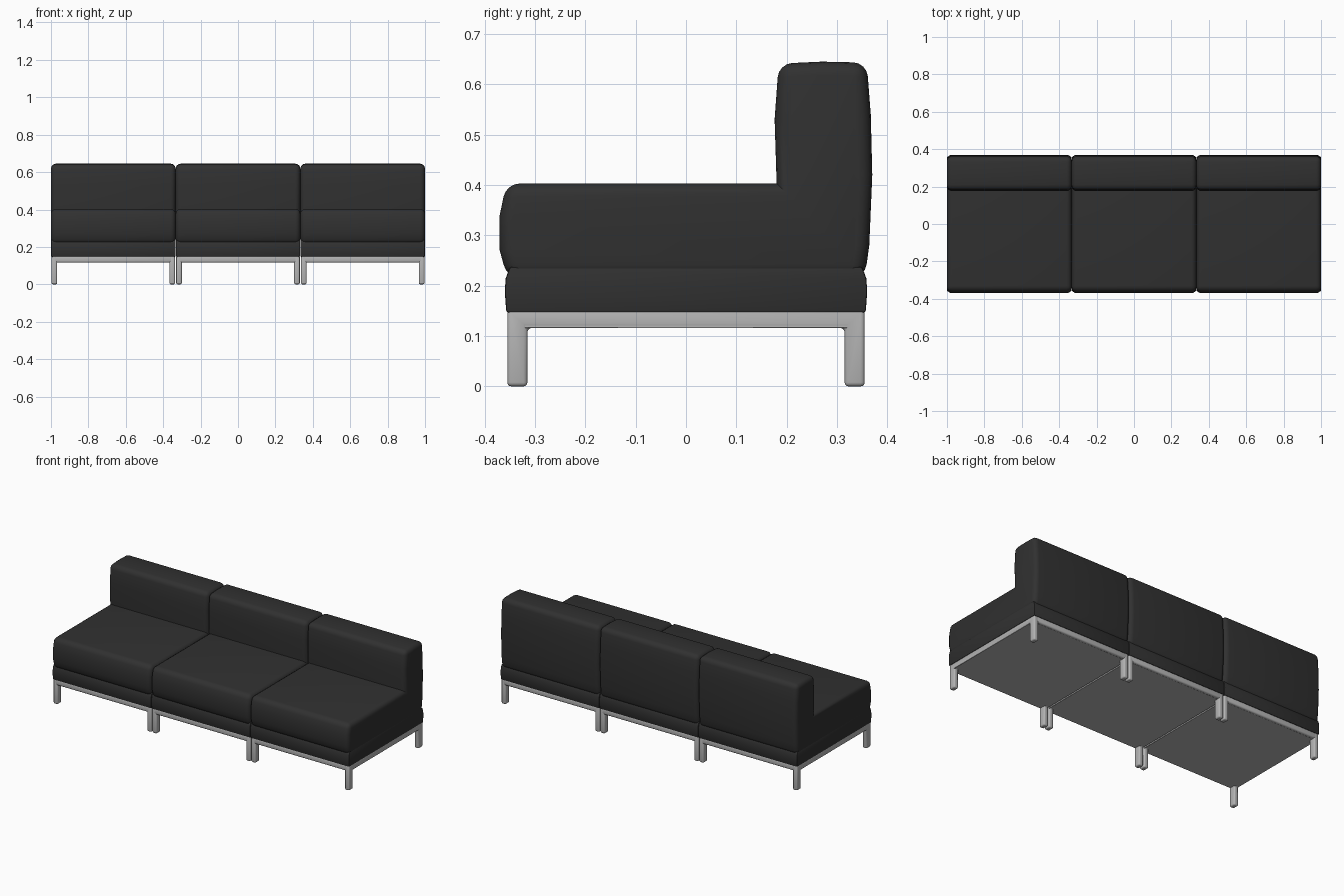
import bpy
import bmesh

if "Cube" in bpy.data.objects:
    bpy.data.objects.remove(bpy.data.objects["Cube"], do_unlink=True)


def material(name, value):
    mat = bpy.data.materials.new(name)
    mat.use_nodes = True
    colour = (value, value, value, 1)
    mat.diffuse_color = colour
    mat.node_tree.nodes["Principled BSDF"].inputs["Base Color"].default_value = colour
    return mat


BLACK = material("black upholstery", 0.03)
METAL = material("brushed metal", 0.46)


def extrude_profile(name, points, x0, x1, mat, bevel, segments=3, concave=False):
    """Extrude a (y, z) outline along x and round its sharp edges."""
    bm = bmesh.new()
    face = bm.faces.new([bm.verts.new((x0, y, z)) for y, z in points])
    result = bmesh.ops.extrude_face_region(bm, geom=[face])
    for v in result["geom"]:
        if isinstance(v, bmesh.types.BMVert):
            v.co.x = x1
    bmesh.ops.recalc_face_normals(bm, faces=bm.faces)
    sharp = [e for e in bm.edges
             if e.calc_face_angle(0) > 0.7 and (concave or e.is_convex)]
    bmesh.ops.bevel(bm, geom=sharp, offset=bevel, segments=segments,
                    profile=0.5, affect='EDGES', clamp_overlap=True)
    mesh = bpy.data.meshes.new(name)
    bm.to_mesh(mesh)
    bm.free()
    obj = bpy.data.objects.new(name, mesh)
    bpy.context.collection.objects.link(obj)
    mesh.materials.append(mat)
    bpy.ops.object.select_all(action='DESELECT')
    obj.select_set(True)
    bpy.context.view_layer.objects.active = obj
    bpy.ops.object.shade_smooth_by_angle(angle=0.7)


def box(y0, y1, z0, z1):
    return [(y0, z0), (y1, z0), (y1, z1), (y0, z1)]


# L-shaped cushion outline with gently bulging front and back
CUSHION = [(-0.355, 0.215), (0.355, 0.215), (0.364, 0.28), (0.37, 0.42),
           (0.367, 0.54), (0.359, 0.643), (0.27, 0.645), (0.184, 0.641),
           (0.176, 0.53), (0.18, 0.403), (-0.357, 0.403), (-0.37, 0.34),
           (-0.37, 0.27)]

# Side frame outline: two legs joined by a rail
SIDE = [(-0.355, 0), (-0.315, 0), (-0.315, 0.116), (0.315, 0.116),
        (0.315, 0), (0.355, 0), (0.355, 0.153), (-0.355, 0.153)]

# Padded base outline, tapering in under the cushion
BASE = [(-0.357, 0.147), (0.357, 0.147), (0.36, 0.19), (0.358, 0.215),
        (0.35, 0.237), (-0.35, 0.237), (-0.358, 0.215), (-0.36, 0.19)]

HALF = 0.3333
for label, cx in (("right", -2 * HALF), ("middle", 0), ("left", 2 * HALF)):
    left, right = cx + HALF, cx - HALF

    # Upholstery
    extrude_profile(label + "_cushion", CUSHION, right, left, BLACK, 0.027, 4)
    extrude_profile(label + "_seat_base", BASE, right + 0.001, left - 0.001,
                    BLACK, 0.004, 2)

    # Metal frame
    for side, x0 in (("right", right + 0.003), ("left", left - 0.033)):
        extrude_profile(f"{label}_{side}_leg_frame", SIDE, x0, x0 + 0.03,
                        METAL, 0.008, 3, True)
    for side, y0 in (("front", -0.355), ("back", 0.325)):
        extrude_profile(f"{label}_{side}_rail", box(y0, y0 + 0.03, 0.116, 0.153),
                        right + 0.01, left - 0.01, METAL, 0.009, 3)

    # Underside panel
    extrude_profile(label + "_under_panel", box(-0.345, 0.343, 0.1155, 0.122),
                    right + 0.004, left - 0.004, METAL, 0.001, 1)
